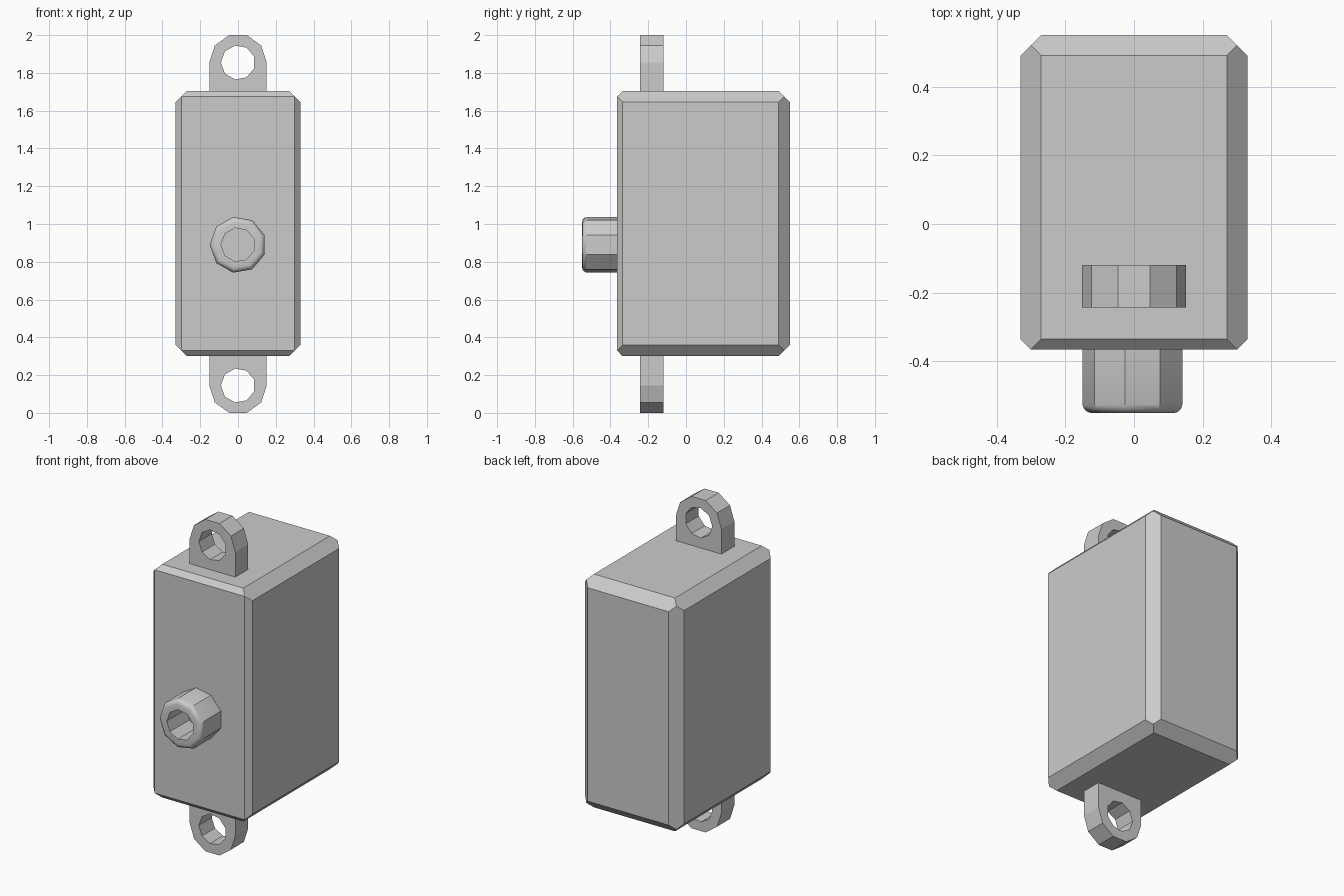
import bpy, bmesh
from math import cos, sin, pi, radians

cube = bpy.data.objects.get("Cube")
if cube:
    bpy.data.objects.remove(cube, do_unlink=True)

grey = bpy.data.materials.new("plain grey")
grey.use_nodes = True
grey.diffuse_color = (0.6, 0.6, 0.6, 1)
grey.node_tree.nodes["Principled BSDF"].inputs["Base Color"].default_value = (0.6, 0.6, 0.6, 1)


def finish(bm, name):
    bmesh.ops.recalc_face_normals(bm, faces=bm.faces)
    mesh = bpy.data.meshes.new(name)
    bm.to_mesh(mesh)
    bm.free()
    mesh.materials.append(grey)
    obj = bpy.data.objects.new(name, mesh)
    bpy.context.collection.objects.link(obj)
    return obj


def ring(bm, radius, y, z, sides=9):
    # Polygon in the xz plane with one corner pointing to -x
    return [bm.verts.new((radius * cos(pi + 2 * pi * i / sides), y,
                          z + radius * sin(pi + 2 * pi * i / sides)))
            for i in range(sides)]


def bridge(bm, a, b):
    for i in range(len(a)):
        j = (i + 1) % len(a)
        bm.faces.new((a[i], a[j], b[j], b[i]))


# Housing: chamfered block with mitred corners and a half-cut front
HX, BACK, FRONT, LOW, HIGH, C = 0.33, 0.55, -0.365, 0.30, 1.705, 0.06
bm = bmesh.new()
for sx in (-1, 1):
    for z, up in ((LOW, 1), (HIGH, -1)):
        h = C / 2
        points = [(HX - h, BACK - h, z + up * h), (HX - C, BACK - C, z),
                  (HX, BACK - C, z + up * C), (HX - C, BACK, z + up * C),
                  (HX - h, FRONT, z + up * h), (HX, FRONT + h, z + up * C),
                  (HX - C, FRONT + h, z)]
        for x, y, pz in points:
            bm.verts.new((sx * x, y, pz))
bmesh.ops.convex_hull(bm, input=bm.verts)
bmesh.ops.dissolve_limit(bm, angle_limit=radians(1), verts=bm.verts, edges=bm.edges)
finish(bm, "housing")


# Mounting lugs: rounded tab with a nine-sided hole
def lug(name, centre, base, up):
    y0, y1, r = -0.243, -0.12, 0.152
    outline = [(r * cos(i * pi / 5), centre + up * r * sin(i * pi / 5)) for i in range(6)]
    outline += [(-r, base), (r, base)]
    bm = bmesh.new()
    loops = []
    for y in (y0, y1):
        outer = [bm.verts.new((x, y, z)) for x, z in outline]
        hole = ring(bm, 0.091, y, centre)
        edges = [bm.edges.new((vs[i], vs[i - 1])) for vs in (outer, hole)
                 for i in range(len(vs))]
        bmesh.ops.triangle_fill(bm, use_beauty=True, use_dissolve=False,
                                edges=edges, normal=(0, -1, 0))
        loops.append((outer, hole))
    bridge(bm, loops[0][0], loops[1][0])
    bridge(bm, loops[0][1], loops[1][1])
    finish(bm, name)


lug("upper_lug", 1.855, HIGH - 0.01, 1)
lug("lower_lug", 0.145, LOW + 0.01, -1)

# Front socket: nine-sided tube with a softened rim
bm = bmesh.new()
profile = [(0.09, FRONT), (0.09, -0.55), (0.123, -0.55), (0.135, -0.547),
           (0.145, -0.538), (0.15, -0.525), (0.15, FRONT)]
rings = [ring(bm, r, y, 0.89) for r, y in profile]
for a, b in zip(rings, rings[1:]):
    bridge(bm, a, b)
bridge(bm, rings[-1], rings[0])
socket = finish(bm, "front_socket")
bpy.ops.object.select_all(action='DESELECT')
socket.select_set(True)
bpy.context.view_layer.objects.active = socket
bpy.ops.object.shade_smooth_by_angle(angle=radians(35))
